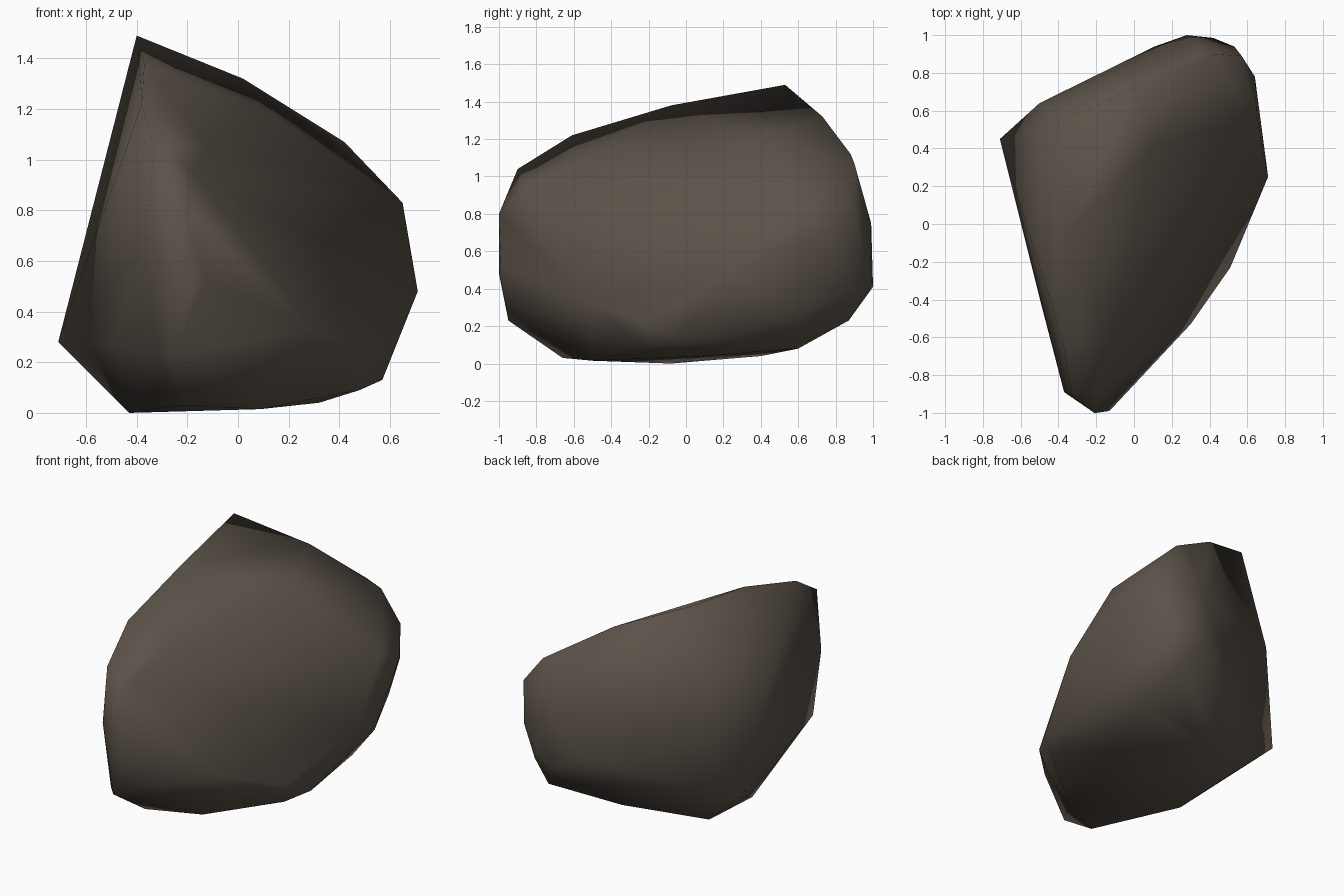
import bpy, bmesh

cube = bpy.data.objects.get("Cube")
if cube:
    bpy.data.objects.remove(cube)

stone = bpy.data.materials.new("dark brown stone")
stone.use_nodes = True
colour = (0.105, 0.085, 0.066, 1)
stone.diffuse_color = colour
bsdf = stone.node_tree.nodes["Principled BSDF"]
bsdf.inputs["Base Color"].default_value = colour
bsdf.inputs["Roughness"].default_value = 0.9


def hull(name, points):
    """Smooth rock skin wrapped round corner points."""
    bm = bmesh.new()
    for p in points:
        bm.verts.new(p)
    bmesh.ops.convex_hull(bm, input=bm.verts)
    bmesh.ops.delete(bm, geom=[v for v in bm.verts if not v.link_faces], context='VERTS')
    bmesh.ops.recalc_face_normals(bm, faces=bm.faces)
    for f in bm.faces:
        f.smooth = True
    mesh = bpy.data.meshes.new(name)
    bm.to_mesh(mesh)
    bm.free()
    mesh.materials.append(stone)
    obj = bpy.data.objects.new(name, mesh)
    bpy.context.collection.objects.link(obj)


# Narrow front nose
nose = [(-.37, -.89, .65), (-.21, -1, .8), (-.13, -.99, .52), (-.2, -1, .48),
        (-.25, -.95, .23), (-.33, -.86, .22), (-.22, -.66, .03)]
# Broad flank and its rounded back corner
flank = [(.3, -.53, .33), (.51, -.23, .22), (.71, .25, .48), (.65, .57, .83),
         (.64, .78, .72), (.57, .89, .88), (.53, .94, .62), (.57, .62, .28)]
# Shoulder between flank and rim
shoulder = [(-.18, -.85, .95), (-.13, -.6, 1.06), (0, -.1, 1.13), (.1, .4, 1.2)]
# Underside
base = [(.09, -.5, .015), (.48, -.2, .09), (.57, -.05, .13), (.32, .1, .04),
        (.42, .6, .08), (.05, .6, .08), (-.43, -.08, 0), (-.45, .4, .04),
        (.4, .87, .23), (.48, .9, .39)]
# Steep side wall and back wall
walls = [(-.49, -.43, .27), (-.56, -.05, .27), (-.71, .45, .28), (-.5, .64, .82),
         (.11, .94, .5), (.28, 1, .41), (.3, .99, .75), (.42, .985, .5)]
# Sharp upper rim
rim = [(-.4, .53, 1.49), (-.37, -.08, 1.38), (-.38, -.61, 1.22), (-.33, -.9, 1.04),
       (.02, .73, 1.32), (.33, .88, 1.12), (.42, .9, 1.07)]

hull("rock", nose + flank + shoulder + base + walls + rim)
